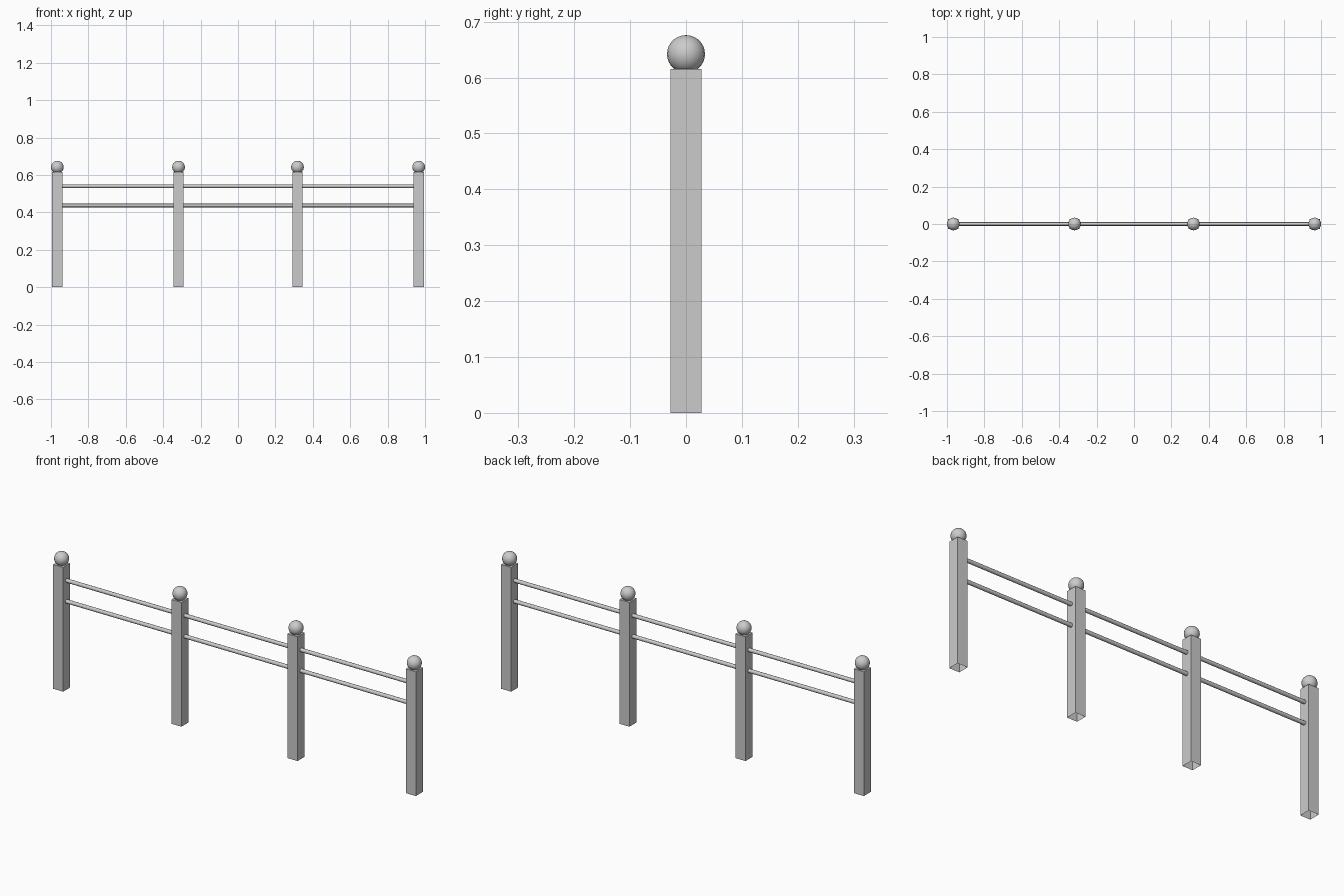
import bpy, bmesh, math
from mathutils import Matrix

if "Cube" in bpy.data.objects:
    bpy.data.objects.remove(bpy.data.objects["Cube"])

POST_X = (-0.966, -0.318, 0.318, 0.966)
POST_HALF, POST_TOP = 0.0275, 0.615
BALL_R, BALL_Z = 0.034, 0.642
RAIL_R, RAIL_Z = 0.0095, (0.437, 0.54)


def make(name, bm, smooth=False):
    mesh = bpy.data.meshes.new(name)
    for f in bm.faces:
        f.smooth = smooth and len(f.verts) <= 4
    bm.to_mesh(mesh)
    bm.free()
    obj = bpy.data.objects.new(name, mesh)
    bpy.context.collection.objects.link(obj)
    return obj


# Square posts, open underneath, each with a ball finial
for i, x in enumerate(POST_X, 1):
    bm = bmesh.new()
    bmesh.ops.create_cube(bm, size=1, matrix=Matrix.Translation((x, 0, POST_TOP / 2))
                          @ Matrix.Diagonal((2 * POST_HALF, 2 * POST_HALF, POST_TOP, 1)))
    bottom = [f for f in bm.faces if f.normal.z < -0.9]
    bmesh.ops.delete(bm, geom=bottom, context='FACES_ONLY')
    make(f"post_{i}", bm)

    bm = bmesh.new()
    bmesh.ops.create_uvsphere(bm, u_segments=20, v_segments=14, radius=BALL_R,
                              matrix=Matrix.Translation((x, 0, BALL_Z)))
    make(f"ball_finial_{i}", bm, smooth=True)

# Two round rails in each bay between neighbouring posts
for bay, (a, b) in enumerate(zip(POST_X, POST_X[1:]), 1):
    for level, z in zip(("lower", "upper"), RAIL_Z):
        bm = bmesh.new()
        bmesh.ops.create_cone(bm, cap_ends=True, segments=12, radius1=RAIL_R, radius2=RAIL_R,
                              depth=b - a - 2 * POST_HALF + 0.004,
                              matrix=Matrix.Translation(((a + b) / 2, 0, z))
                              @ Matrix.Rotation(math.pi / 2, 4, 'Y'))
        make(f"{level}_rail_{bay}", bm, smooth=True)
